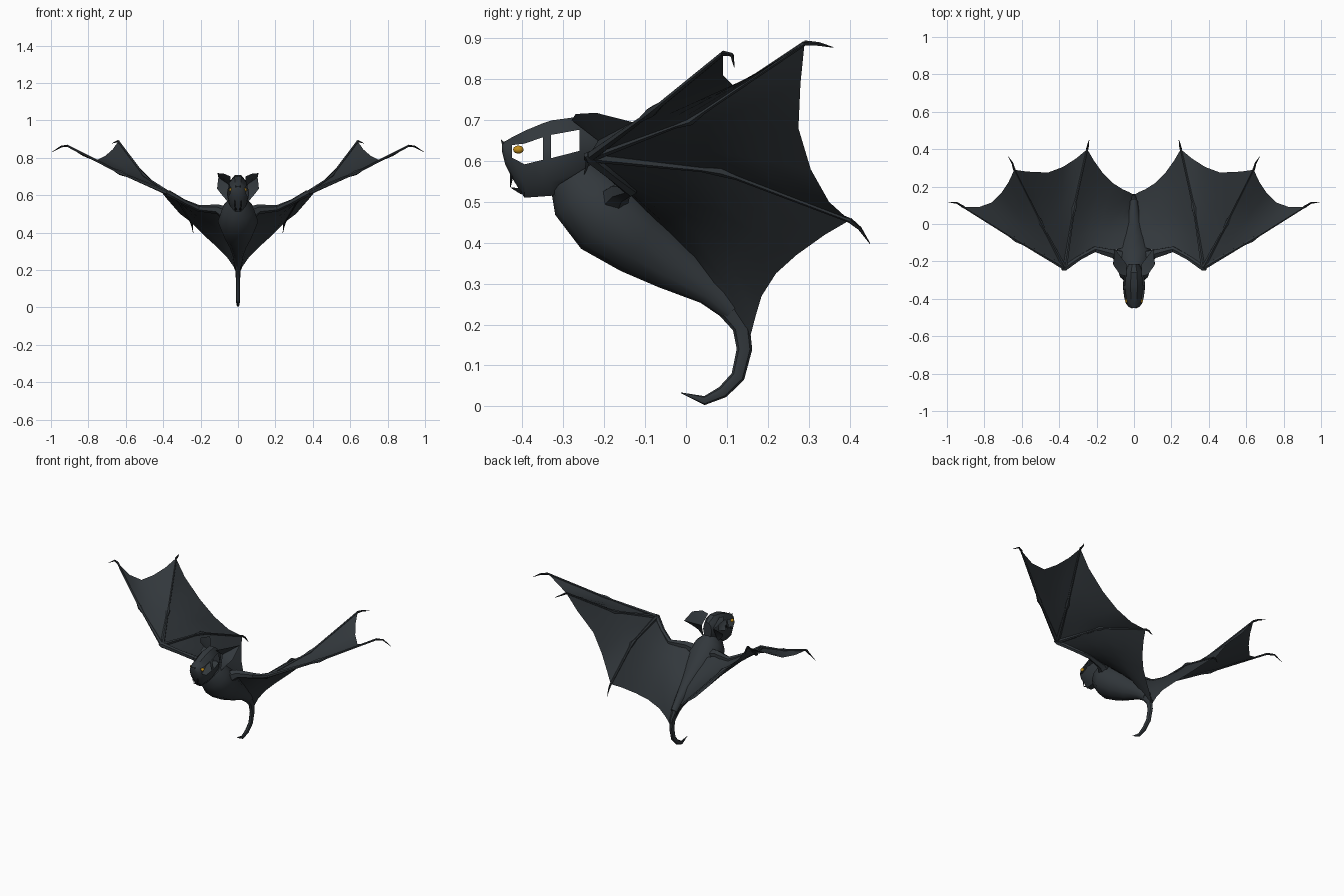
import bpy, bmesh, math
from mathutils import Vector as V

if "Cube" in bpy.data.objects:
    bpy.data.objects.remove(bpy.data.objects["Cube"])


def material(name, col):
    m = bpy.data.materials.new(name)
    m.diffuse_color = (*col, 1)
    m.use_nodes = True
    m.node_tree.nodes["Principled BSDF"].inputs["Base Color"].default_value = m.diffuse_color
    return m


SKIN = material("charcoal_skin", (0.032, 0.039, 0.045))
AMBER = material("amber_eye", (0.55, 0.27, 0.01))
DARK = material("dark_claw", (0.012, 0.014, 0.016))


def finish(name, bm, mat, mirror=False, angle=40, solid=True):
    if solid:
        bmesh.ops.recalc_face_normals(bm, faces=bm.faces[:])
    me = bpy.data.meshes.new(name)
    bm.to_mesh(me)
    bm.free()
    ob = bpy.data.objects.new(name, me)
    bpy.context.collection.objects.link(ob)
    me.materials.append(mat)
    bpy.ops.object.select_all(action='DESELECT')
    ob.select_set(True)
    bpy.context.view_layer.objects.active = ob
    bpy.ops.object.shade_smooth_by_angle(angle=math.radians(angle))
    if mirror:
        ob.modifiers.new("mirror", 'MIRROR').use_mirror_merge = False
    return ob


def bridge(bm, rings):
    faces = []
    for a, b in zip(rings, rings[1:]):
        n = len(a)
        faces.append([bm.faces.new((a[i], a[(i + 1) % n], b[(i + 1) % n], b[i]))
                      for i in range(n)])
    bm.faces.new(rings[0])
    bm.faces.new(rings[-1])
    return faces


def tube(name, pts, mat=SKIN, sides=6, ref=(0, 0, 1), mirror=False):
    """Tapered tube through (x, y, z, radius[, second radius])."""
    bm = bmesh.new()
    pos = [V(p[:3]) for p in pts]
    rings = []
    for i, p in enumerate(pts):
        t = (pos[min(i + 1, len(pts) - 1)] - pos[max(i - 1, 0)]).normalized()
        r = V(ref)
        side = (r - t * r.dot(t)).normalized()
        nor = t.cross(side)
        ring = []
        for k in range(sides):
            a = 2 * math.pi * k / sides
            ring.append(bm.verts.new(pos[i] + side * p[3] * math.cos(a) + nor * p[-1] * math.sin(a)))
        rings.append(ring)
    bridge(bm, rings)
    return finish(name, bm, mat, mirror)


def sheet(name, rows):
    """Thin skin through rows of points."""
    bm = bmesh.new()
    grid = [[bm.verts.new(p) for p in row] for row in rows]
    for a, b in zip(grid, grid[1:]):
        for i in range(len(a) - 1):
            bm.faces.new((a[i], a[i + 1], b[i + 1], b[i]))
    bmesh.ops.remove_doubles(bm, verts=bm.verts[:], dist=0.0005)
    return finish(name, bm, SKIN, True)


def lerp_row(a, b, n):
    return [V(a).lerp(V(b), i / (n - 1)) for i in range(n)]


# torso and curled tail
tube("torso", [(0, -.275, .565, .05, .065), (0, -.25, .525, .085, .09),
               (0, -.19, .46, .108, .10), (0, -.11, .40, .08, .085),
               (0, -.03, .345, .05, .065), (0, .06, .285, .03, .04),
               (0, .115, .235, .022, .03)], sides=12, ref=(1, 0, 0))
tube("tail", [(0, .09, .26, .024, .032), (0, .135, .195, .014, .022), (0, .143, .14, .011, .019),
              (0, .127, .073, .011, .017), (0, .09, .035, .011, .015),
              (0, .045, .014, .008, .011), (0, -.012, .033, .001, .001)], sides=8, ref=(1, 0, 0))

# head shell, open at the eye sockets and ear openings
bm = bmesh.new()
rings = []
for y, z, rx, rz in [(-.215, .63, .03, .05), (-.26, .625, .052, .088), (-.33, .607, .06, .097),
                     (-.35, .603, .058, .094), (-.395, .592, .052, .086),
                     (-.425, .608, .043, .053), (-.442, .62, .03, .03), (-.45, .635, .014, .012)]:
    rings.append([bm.verts.new((rx * math.cos(math.pi * k / 5), y, z + rz * math.sin(math.pi * k / 5)))
                  for k in range(10)])
bands = bridge(bm, rings)
bmesh.ops.recalc_face_normals(bm, faces=bm.faces[:])
holes = [bands[b][k] for b in (1, 3, 4) for k in (0, 4)]
bmesh.ops.delete(bm, geom=holes, context='FACES')
finish("head", bm, SKIN, solid=False)

# eyes
bm = bmesh.new()
bmesh.ops.create_uvsphere(bm, u_segments=10, v_segments=6, radius=1)
for v in bm.verts:
    v.co = V((.038 + v.co.x * .010, -.41 + v.co.y * .013, .628 + v.co.z * .010))
finish("eye", bm, AMBER, True)

# fangs, chin tuft and nose spike
tube("upper_fang", [(.016, -.425, .575, .006), (.016, -.43, .535, .001)], DARK, 5, (1, 0, 0), True)
tube("chin_spike", [(.012, -.40, .525, .008), (.014, -.428, .535, .001)], DARK, 5, (1, 0, 0), True)
tube("nose_leaf", [(.008, -.44, .63, .008), (.012, -.452, .652, .001)], SKIN, 5, (1, 0, 0), True)

# swept-back scooped ears
bm = bmesh.new()
rim = [bm.verts.new(p) for p in [(.04, -.28, .70), (.075, -.27, .715), (.11, -.22, .718),
                                 (.105, -.13, .695), (.112, -.215, .635),
                                 (.085, -.245, .60), (.05, -.25, .56)]]
root = bm.verts.new((.04, -.215, .65))
for a, b in zip(rim, rim[1:] + rim[:1]):
    if b is not rim[0]:
        bm.faces.new((a, b, root))
finish("ear", bm, SKIN, True)

# wing skeleton
WRIST = (.37, -.235, .61)
FINGERS = {"outer": [(.63, -.085, .72), (.91, .09, .863), (.945, .112, .86), (.995, .118, .83)],
           "middle": [(.50, .01, .70), (.64, .29, .888), (.65, .325, .886), (.672, .36, .878)],
           "inner": [(.32, .085, .575), (.25, .40, .455), (.245, .425, .435), (.24, .45, .398)]}
tube("arm", [(.06, -.18, .50, .04), (.11, -.16, .525, .026), (.21, -.135, .53, .017),
             (.29, -.18, .565, .014), (*WRIST, .017), (.385, -.245, .615, .006)], mirror=True)
for name, (joint, tip, bend, claw) in FINGERS.items():
    w, j, t = V(WRIST), V(joint), V(tip)
    tube(name + "_finger", [(*w, .013), (*w.lerp(j, .85), .007), (*j, .013), (*j.lerp(t, .12), .007),
                            (*t, .006)], mirror=True)
    tube(name + "_claw", [(*t, .007), (*bend, .005), (*claw, .001)], DARK, 5, mirror=True)


# scalloped wing membranes
def panel(name, a, b, scallop):
    ja, ta = FINGERS[a][:2]
    jb, tb = FINGERS[b][:2]
    edge = [V(ta)] + [V(p) for p in scallop] + [V(tb)]
    n = len(edge)
    mid = lerp_row(ja, jb, n)
    sheet(name, [[V(WRIST)] * n, lerp_row(V(WRIST).lerp(V(ja), .5), V(WRIST).lerp(V(jb), .5), n),
                 mid, [m.lerp(e, .5) for m, e in zip(mid, edge)], edge])


panel("outer_membrane", "outer", "middle",
      [(.83, .09, .81), (.76, .115, .785), (.71, .165, .81), (.67, .225, .845)])
panel("middle_membrane", "middle", "inner",
      [(.57, .28, .79), (.46, .275, .68), (.38, .305, .58), (.31, .35, .50)])
arm_row = [V(p) for p in [WRIST, (.32, -.20, .585), (.26, -.16, .555), (.21, -.13, .53),
                          (.15, -.14, .525), (.10, -.14, .52), (.04, -.12, .50)]]
tail_row = [V(p) for p in [FINGERS["inner"][1], (.215, .34, .42), (.165, .27, .37), (.115, .22, .325),
                           (.06, .185, .27), (.025, .17, .22), (.003, .157, .17)]]
mid_row = lerp_row(FINGERS["inner"][0], (.02, .02, .365), 7)
mid_row = [m if i in (0, 6) else m.lerp((arm_row[i] + tail_row[i]) / 2, .5) for i, m in enumerate(mid_row)]
sheet("inner_membrane", [arm_row, [a.lerp(m, .5) for a, m in zip(arm_row, mid_row)], mid_row,
                         [m.lerp(t, .5) for m, t in zip(mid_row, tail_row)], tail_row])
